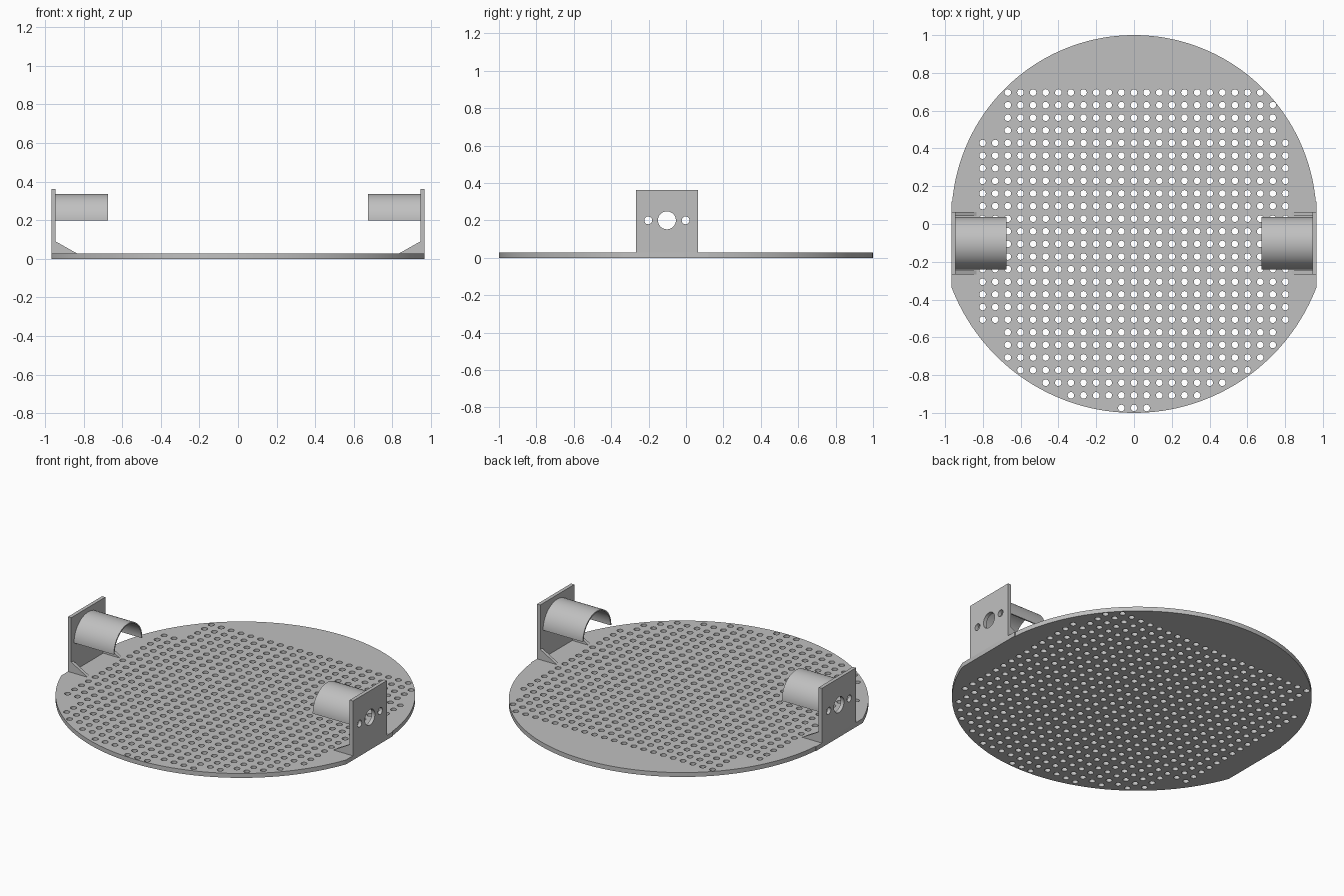
import bpy, bmesh
from math import sin, cos, pi, asin, sqrt
from mathutils import Matrix

if "Cube" in bpy.data.objects:
    bpy.data.objects.remove(bpy.data.objects["Cube"], do_unlink=True)

grey = bpy.data.materials.new("plain_grey")
grey.use_nodes = True
colour = (0.53, 0.53, 0.53, 1)
grey.diffuse_color = colour
grey.node_tree.nodes["Principled BSDF"].inputs["Base Color"].default_value = colour

# Axis maps (profile u, profile v, extrusion) to world
FLAT = Matrix.Identity(4)
ALONG_X = Matrix(((0, 0, 1, 0), (1, 0, 0, 0), (0, 1, 0, 0), (0, 0, 0, 1)))
ALONG_Y = Matrix(((1, 0, 0, 0), (0, 0, -1, 0), (0, 1, 0, 0), (0, 0, 0, 1)))


def arc(cx, cy, r, a0, a1, n):
    return [(cx + r * cos(a0 + (a1 - a0) * i / n),
             cy + r * sin(a0 + (a1 - a0) * i / n)) for i in range(n + 1)]


def circle(cx, cy, r, n):
    return arc(cx, cy, r, 0, 2 * pi, n)[:-1]


def extruded(name, loops, axes, lo, hi, mirror=False):
    """Fill the first loop, leave the others as holes, extrude from lo to hi."""
    curve = bpy.data.curves.new(name + "_profile", "CURVE")
    curve.dimensions = "2D"
    curve.fill_mode = "BOTH"
    curve.extrude = (hi - lo) / 2
    for loop in loops:
        spline = curve.splines.new("POLY")
        spline.points.add(len(loop) - 1)
        for point, (u, v) in zip(spline.points, loop):
            point.co = (u, v, 0, 1)
        spline.use_cyclic_u = True
    temp = bpy.data.objects.new(name + "_profile", curve)
    bpy.context.collection.objects.link(temp)
    graph = bpy.context.evaluated_depsgraph_get()
    mesh = bpy.data.meshes.new_from_object(temp.evaluated_get(graph))
    bpy.data.objects.remove(temp, do_unlink=True)
    bpy.data.curves.remove(curve)

    bm = bmesh.new()
    bm.from_mesh(mesh)
    bmesh.ops.remove_doubles(bm, verts=bm.verts, dist=1e-5)
    bm.transform(axes @ Matrix.Translation((0, 0, (lo + hi) / 2)))
    bmesh.ops.recalc_face_normals(bm, faces=bm.faces)
    bm.to_mesh(mesh)
    bm.free()
    mesh.name = name
    mesh.materials.clear()
    mesh.materials.append(grey)
    obj = bpy.data.objects.new(name, mesh)
    bpy.context.collection.objects.link(obj)
    bpy.ops.object.select_all(action="DESELECT")
    obj.select_set(True)
    bpy.context.view_layer.objects.active = obj
    bpy.ops.object.shade_smooth_by_angle(angle=pi / 6)
    if mirror:
        obj.modifiers.new("Mirror", "MIRROR").use_mirror_merge = False
    return obj


# Base plate outline: smaller rear arc, larger front arc, straight sides
THICK = 0.027
SIDE = 0.967
CY, R_BACK, R_FRONT, STEP_Y = 0.034, 0.966, 1.034, 0.12
a_back = asin((STEP_Y - CY) / R_BACK)
a_front = asin(sqrt(R_FRONT ** 2 - SIDE ** 2) / R_FRONT)
outline = arc(0, CY, R_BACK, a_back, pi - a_back, 96)
outline.append((-SIDE, STEP_Y))
outline += arc(0, CY, R_FRONT, pi + a_front, 2 * pi - a_front, 96)
outline.append((SIDE, STEP_Y))

# Hole grid: (rows, columns to the left of centre, columns to the right)
PITCH = 0.0668
bands = [(1, 10, 10), (3, 10, 11), (15, 12, 12), (2, 10, 11), (1, 10, 10),
         (1, 9, 9), (1, 7, 7), (1, 5, 5), (1, 1, 1)]
holes = []
row_y = 0.696
for rows, left, right in bands:
    for _ in range(rows):
        holes += [circle(c * PITCH, row_y, 0.0175, 16)
                  for c in range(-left, right + 1)]
        row_y -= PITCH
extruded("base_plate", [outline] + holes, FLAT, 0, THICK)

# Upright mounting plates with one large and two small holes
MID_Y, HALF, AXLE_Z, INNER = -0.102, 0.165, 0.2, 0.945
y0, y1 = MID_Y - HALF, MID_Y + HALF
upright = [(y0, THICK), (y1, THICK), (y1, 0.363), (y0, 0.363)]
extruded("motor_mount_plate",
         [upright, circle(MID_Y, AXLE_Z, 0.048, 40),
          circle(MID_Y - 0.1, AXLE_Z, 0.021, 24),
          circle(MID_Y + 0.1, AXLE_Z, 0.021, 24)],
         ALONG_X, INNER, SIDE, mirror=True)

# Triangular gussets at both edges of each upright
gusset = [(INNER, THICK), (INNER, 0.09), (0.833, THICK)]
for name, y in (("front_gusset", y0), ("back_gusset", y1 - 0.02)):
    extruded(name, [gusset], ALONG_Y, -y - 0.02, -y, mirror=True)

# Half-round motor covers, open below
shell = arc(MID_Y, 0.198, 0.138, 0, pi, 40) + arc(MID_Y, 0.198, 0.13, pi, 0, 40)
extruded("motor_cover", [shell], ALONG_X, 0.675, INNER, mirror=True)
